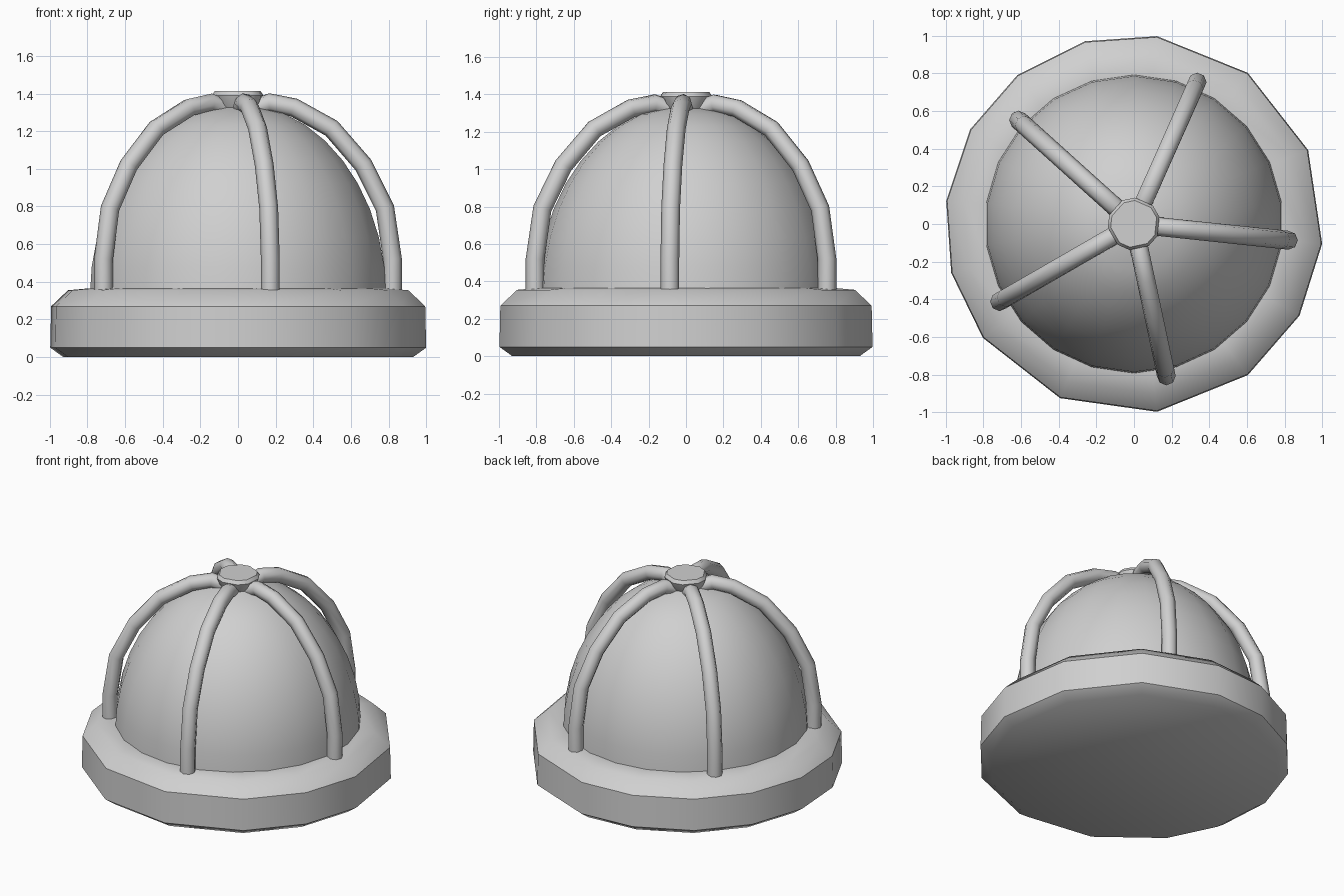
import bpy, bmesh
from math import radians, sin, cos, pi

cube = bpy.data.objects.get("Cube")
if cube:
    bpy.data.objects.remove(cube, do_unlink=True)

grey = bpy.data.materials.new("plain grey")
grey.use_nodes = True
colour = (0.63, 0.63, 0.63, 1)
grey.diffuse_color = colour
grey.node_tree.nodes["Principled BSDF"].inputs["Base Color"].default_value = colour


def finish(obj, angle):
    obj.data.materials.clear()
    obj.data.materials.append(grey)
    bpy.ops.object.select_all(action="DESELECT")
    obj.select_set(True)
    bpy.context.view_layer.objects.active = obj
    bpy.ops.object.shade_smooth_by_angle(angle=radians(angle))


def lathe(name, profile, angles, angle):
    """Closed stack of rings (radius, z) at the given angles, capped at both ends."""
    bm = bmesh.new()
    rings = [[bm.verts.new((r * cos(a), r * sin(a), z)) for a in angles] for r, z in profile]
    n = len(angles)
    for low, high in zip(rings, rings[1:]):
        for i in range(n):
            j = (i + 1) % n
            bm.faces.new((low[i], low[j], high[j], high[i]))
    bm.faces.new(rings[0][::-1])
    bm.faces.new(rings[-1])
    mesh = bpy.data.meshes.new(name)
    bm.to_mesh(mesh)
    bm.free()
    obj = bpy.data.objects.new(name, mesh)
    bpy.context.collection.objects.link(obj)
    finish(obj, angle)


# Thick base with slightly uneven facets
base_angles = [radians(a) for a in
               (-6, 23, 53, 83, 105, 128, 150, 173, 195, 217, 247, 277, 307, 331)]
lathe("base_ring", [(0.935, 0), (1.005, 0.05), (1.0, 0.27), (0.91, 0.355), (0.8, 0.365)],
      base_angles, 40)

# Tall rounded dome, sunk into the base
dome = [(0.795 * cos(t), 0.32 + 1.025 * sin(t))
        for t in (radians(9 * k) for k in range(10))]
dome[-1] = (0.02, 1.345)
lathe("dome", dome, [radians(90) + 2 * pi * i / 22 for i in range(22)], 50)

# Five bent tubes over the dome, dipping under the hub
rib_path = [(0.825, 0.33), (0.825, 0.52), (0.785, 0.79), (0.67, 1.02),
            (0.5, 1.215), (0.3, 1.325), (0.17, 1.352), (0.1, 1.325)]
for k in range(5):
    a = radians(-6 + 72 * k)
    curve = bpy.data.curves.new("rib", "CURVE")
    curve.dimensions = "3D"
    curve.bevel_depth = 0.05
    curve.bevel_resolution = 2
    curve.use_fill_caps = True
    spline = curve.splines.new("POLY")
    spline.points.add(len(rib_path) - 1)
    for point, (r, z) in zip(spline.points, rib_path):
        point.co = (r * cos(a), r * sin(a), z, 1)
    rib = bpy.data.objects.new(f"rib_{k + 1}", curve)
    bpy.context.collection.objects.link(rib)
    bpy.ops.object.select_all(action="DESELECT")
    rib.select_set(True)
    bpy.context.view_layer.objects.active = rib
    bpy.ops.object.convert(target="MESH")
    finish(bpy.context.view_layer.objects.active, 60)

# Small five-cornered cap joining the tubes at the top
hub_angles = [radians(30 + 72 * k + side) for k in range(5) for side in (-14, 14)]
lathe("top_hub", [(0.1, 1.31), (0.125, 1.35), (0.14, 1.39), (0.125, 1.413)], hub_angles, 50)
